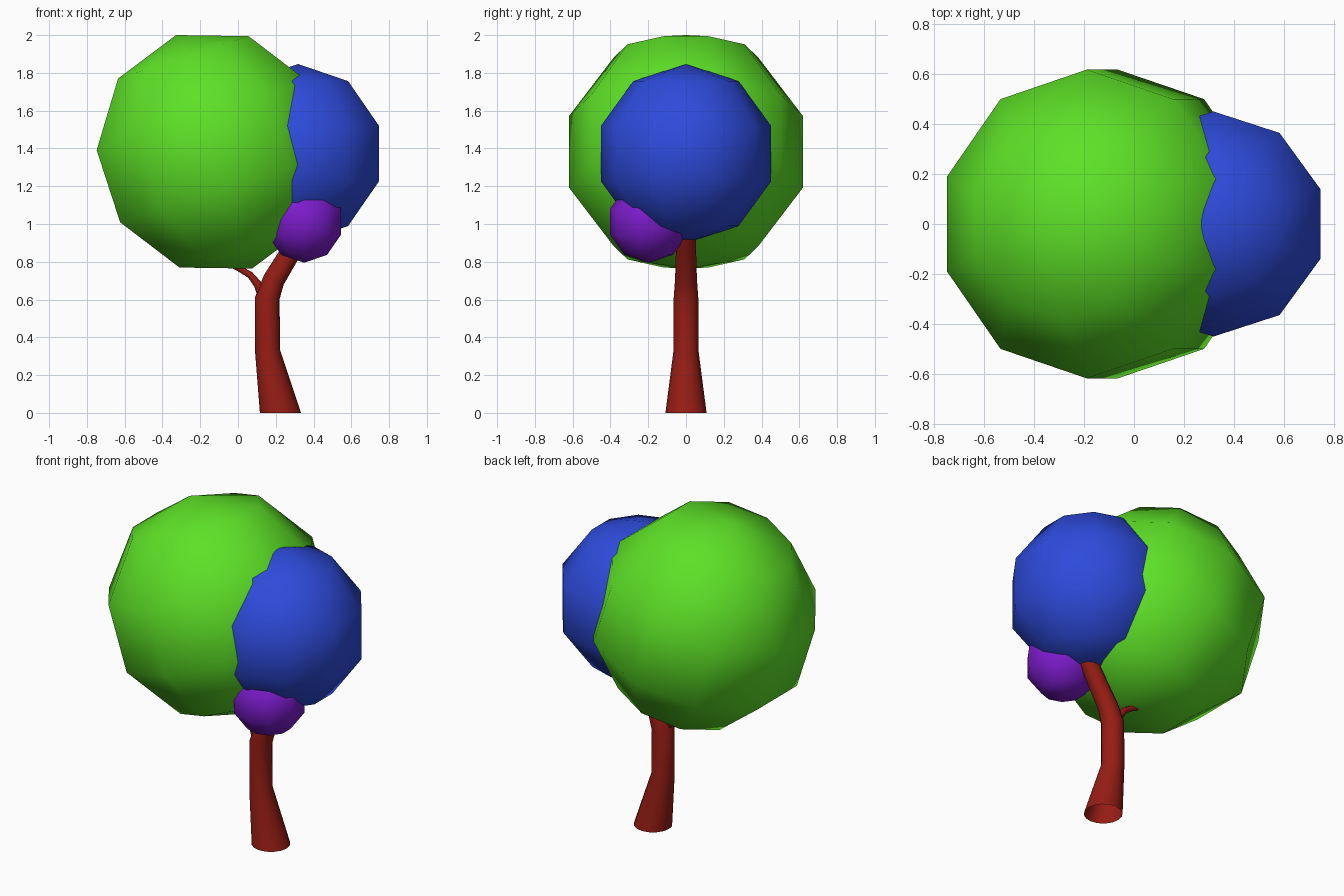
import bpy, bmesh, math
from mathutils import Vector, Matrix

if "Cube" in bpy.data.objects:
    bpy.data.objects.remove(bpy.data.objects["Cube"])


def finish(name, bm, mat):
    for f in bm.faces:
        f.smooth = True
    me = bpy.data.meshes.new(name)
    bm.to_mesh(me)
    bm.free()
    me.materials.append(mat)
    ob = bpy.data.objects.new(name, me)
    bpy.context.collection.objects.link(ob)
    return ob


def material(name, rgb):
    m = bpy.data.materials.new(name)
    m.diffuse_color = (*rgb, 1)
    m.use_nodes = True
    m.node_tree.nodes["Principled BSDF"].inputs["Base Color"].default_value = m.diffuse_color
    return m


def foliage(name, centre, radius, tilt, mat):
    # ten-segment, five-ring ball
    bm = bmesh.new()
    bmesh.ops.create_uvsphere(bm, u_segments=10, v_segments=5, radius=radius)
    ob = finish(name, bm, mat)
    ob.location = centre
    ob.rotation_euler = (0, math.radians(tilt), 0)
    return ob


def limb(name, path, mat, sides=16):
    # open tube through (x, z, radius) points in the y = 0 plane
    bm = bmesh.new()
    pts = [Vector((x, 0, z)) for x, z, r in path]
    rings = []
    for i, p in enumerate(pts):
        t = (pts[min(i + 1, len(pts) - 1)] - pts[max(i - 1, 0)]).normalized()
        if p.z == 0:
            t = Vector((0, 0, 1))
        side = Vector((t.z, 0, -t.x))
        r = path[i][2]
        rings.append([bm.verts.new(p + r * (side * math.cos(a) + Vector((0, math.sin(a), 0))))
                      for a in (2 * math.pi * k / sides for k in range(sides))])
    for a, b in zip(rings, rings[1:]):
        for k in range(sides):
            j = (k + 1) % sides
            bm.faces.new((a[k], a[j], b[j], b[k]))
    bmesh.ops.recalc_face_normals(bm, faces=bm.faces)
    return finish(name, bm, mat)


green = material("green_leaves", (0.11, 0.75, 0.02))
blue = material("blue_leaves", (0.027, 0.07, 0.71))
purple = material("purple_leaves", (0.2, 0.011, 0.6))
bark = material("red_bark", (0.3, 0.012, 0.007))

# Crown
foliage("large_foliage", (-0.127, 0, 1.382), 0.65, -18, green)
foliage("medium_foliage", (0.318, 0, 1.373), 0.474, 0, blue)
foliage("small_foliage", (0.35, -0.197, 1.012), 0.217, 0, purple)

# Trunk and side branch
limb("trunk", [(0.225, 0, 0.109), (0.156, 0.33, 0.066), (0.156, 0.61, 0.065),
               (0.19, 0.705, 0.058), (0.29, 0.87, 0.053), (0.36, 0.99, 0.05)], bark)
limb("branch", [(0.14, 0.6, 0.03), (0.105, 0.68, 0.022), (0.065, 0.73, 0.018),
                (0.005, 0.765, 0.016), (-0.07, 0.8, 0.014)], bark, 8)
